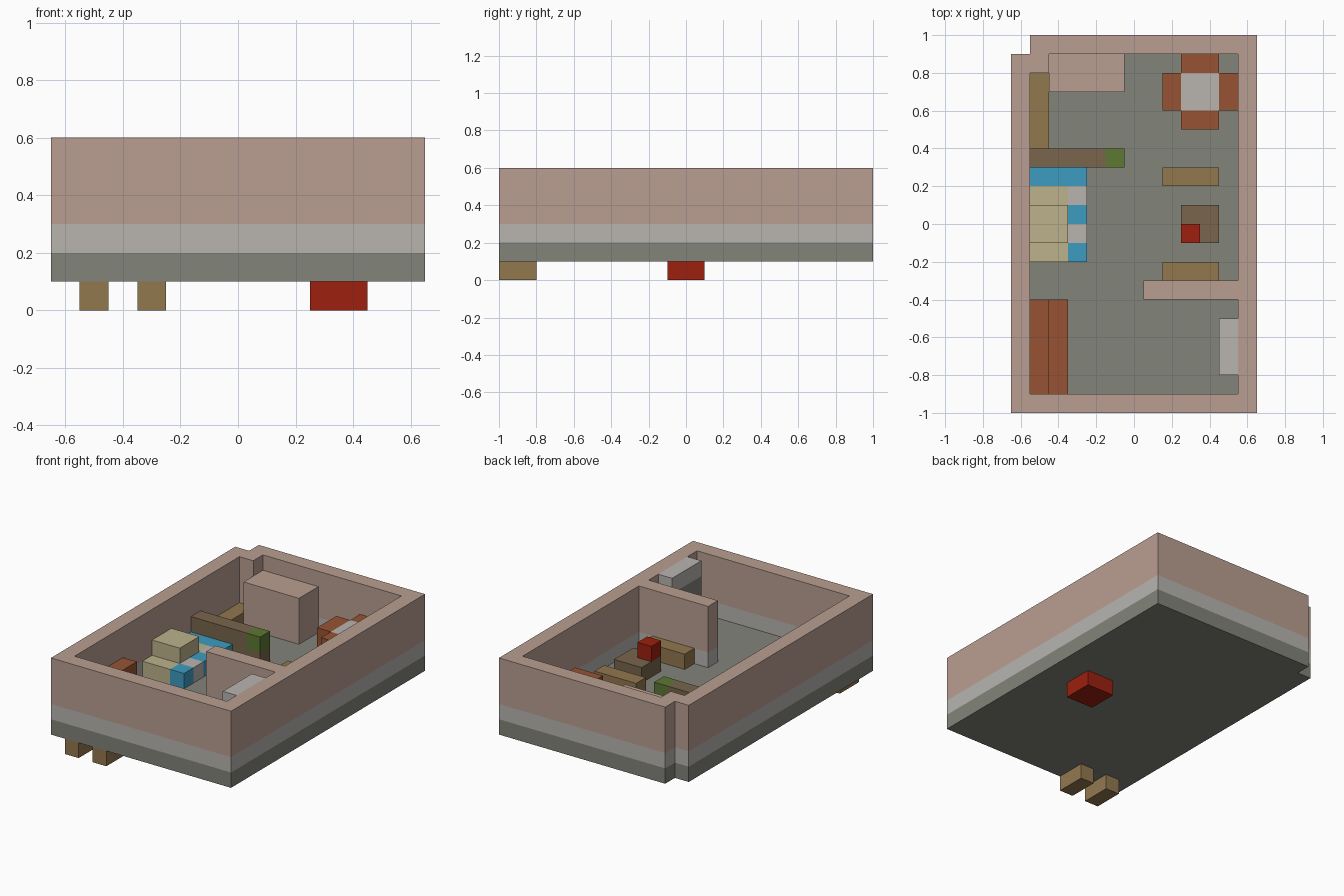
import bpy
import bmesh
from mathutils import Vector

cube = bpy.data.objects.get("Cube")
if cube:
    bpy.data.objects.remove(cube, do_unlink=True)


def linear(c):
    c /= 255
    return c / 12.92 if c <= 0.04045 else ((c + 0.055) / 1.055) ** 2.4


def material(name, *rgb):
    colour = [linear(c) for c in rgb] + [1]
    mat = bpy.data.materials.new(name)
    mat.use_nodes = True
    mat.diffuse_color = colour
    mat.node_tree.nodes["Principled BSDF"].inputs["Base Color"].default_value = colour
    return mat


PINK = material("plaster_pink", 186, 159, 146)
GREY = material("floor_grey", 130, 131, 122)
PALE = material("pale_grey", 184, 181, 176)
TAN = material("tan_wood", 146, 120, 79)
BROWN = material("dark_wood", 120, 101, 76)
RUST = material("rust", 151, 84, 52)
CREAM = material("cream", 188, 178, 139)
BLUE = material("blue", 60, 156, 192)
GREEN = material("leaf_green", 93, 120, 50)
RED = material("red", 156, 32, 14)


def finish(name, bm, mat):
    mesh = bpy.data.meshes.new(name)
    bm.to_mesh(mesh)
    bm.free()
    mesh.materials.append(mat)
    obj = bpy.data.objects.new(name, mesh)
    bpy.context.collection.objects.link(obj)
    return obj


def box(name, mat, xs, ys, zs):
    """Block filling the given x, y and z ranges."""
    bm = bmesh.new()
    bmesh.ops.create_cube(bm, size=1)
    for v in bm.verts:
        v.co = Vector([(lo + hi) / 2 + c * (hi - lo)
                       for c, (lo, hi) in zip(v.co, (xs, ys, zs))])
    return finish(name, bm, mat)


def slab(name, mat, outlines, z0, z1):
    """Extruded plan; a second outline becomes a hole."""
    curve = bpy.data.curves.new(name, "CURVE")
    curve.dimensions = "2D"
    curve.fill_mode = "BOTH"
    curve.extrude = (z1 - z0) / 2
    for outline in outlines:
        spline = curve.splines.new("POLY")
        spline.points.add(len(outline) - 1)
        for point, (x, y) in zip(spline.points, outline):
            point.co = (x, y, 0, 1)
        spline.use_cyclic_u = True
    temp = bpy.data.objects.new(name + "_plan", curve)
    bpy.context.collection.objects.link(temp)
    graph = bpy.context.evaluated_depsgraph_get()
    mesh = bpy.data.meshes.new_from_object(temp.evaluated_get(graph))
    bm = bmesh.new()
    bm.from_mesh(mesh)
    bpy.data.objects.remove(temp, do_unlink=True)
    bpy.data.meshes.remove(mesh)
    bmesh.ops.translate(bm, verts=bm.verts, vec=(0, 0, (z0 + z1) / 2))
    bmesh.ops.remove_doubles(bm, verts=bm.verts, dist=0.0005)
    bmesh.ops.recalc_face_normals(bm, faces=bm.faces)
    for face in bm.faces:
        face.smooth = False
    return finish(name, bm, mat)


# House shell: notched plan, inner outline includes the partition wall
outer = [(-.65, -1), (.65, -1), (.65, 1), (-.55, 1), (-.55, .9), (-.65, .9)]
inner = [(-.55, -.9), (.55, -.9), (.55, -.4), (.05, -.4), (.05, -.3),
         (.55, -.3), (.55, .9), (-.45, .9), (-.45, .8), (-.55, .8)]
slab("floor", GREY, [outer], .1, .2)
slab("wall_base", PALE, [outer, inner], .2, .3)
slab("walls", PINK, [outer, inner], .3, .6)

# Supports under the floor
for side, x in (("right", -.55), ("left", -.35)):
    box("front_support_" + side, TAN, (x, x + .1), (-1, -.8), (0, .1))
box("middle_support", RED, (.25, .45), (-.1, .1), (0, .1))

LOW, TALL = (.2, .3), (.2, .4)

# Back room: closet, bench, counter with plant
box("closet", PINK, (-.45, -.05), (.7, .9), (.2, .5))
box("wall_bench", TAN, (-.55, -.45), (.4, .8), LOW)
box("counter", BROWN, (-.55, -.15), (.3, .4), TALL)
box("counter_end", BROWN, (-.15, -.05), (.3, .4), LOW)
box("plant", GREEN, (-.15, -.05), (.3, .4), (.3, .4))

# Bed with raised middle and a striped edge
box("bed_head", BLUE, (-.55, -.25), (.2, .3), LOW)
box("bed_base", CREAM, (-.55, -.35), (-.2, .2), LOW)
box("bed_top", CREAM, (-.55, -.35), (-.1, .1), (.3, .4))
for i in range(4):
    y = -.2 + i * .1
    box(f"bed_stripe_{i + 1}", (BLUE, PALE)[i % 2], (-.35, -.25), (y, y + .1), LOW)

# Sofa
box("sofa_back", RUST, (-.55, -.45), (-.9, -.4), TALL)
box("sofa_seat", RUST, (-.45, -.35), (-.9, -.4), LOW)

# Cabinet by the left wall
box("cabinet", GREY, (.45, .55), (-.8, -.5), (.2, .5))
box("cabinet_top", PALE, (.45, .55), (-.8, -.5), (.5, .6))

# Dining table with a seat on each side
box("dining_table", PALE, (.25, .45), (.6, .8), TALL)
for side in (-1, 1):
    end = "front" if side < 0 else "back"
    flank = "right" if side < 0 else "left"
    x, y = .35 + side * .15, .7 + side * .15
    box("dining_seat_" + end, RUST, (.25, .45), (y - .05, y + .05), TALL)
    box("dining_seat_" + flank, RUST, (x - .05, x + .05), (.6, .8), TALL)

# Low table between two benches
for end, y in (("front", -.3), ("back", .2)):
    box("bench_" + end, TAN, (.15, .45), (y, y + .1), LOW)
box("low_table", BROWN, (.25, .45), (-.1, .1), LOW)
box("table_ornament", RED, (.25, .35), (-.1, 0), (.3, .4))
